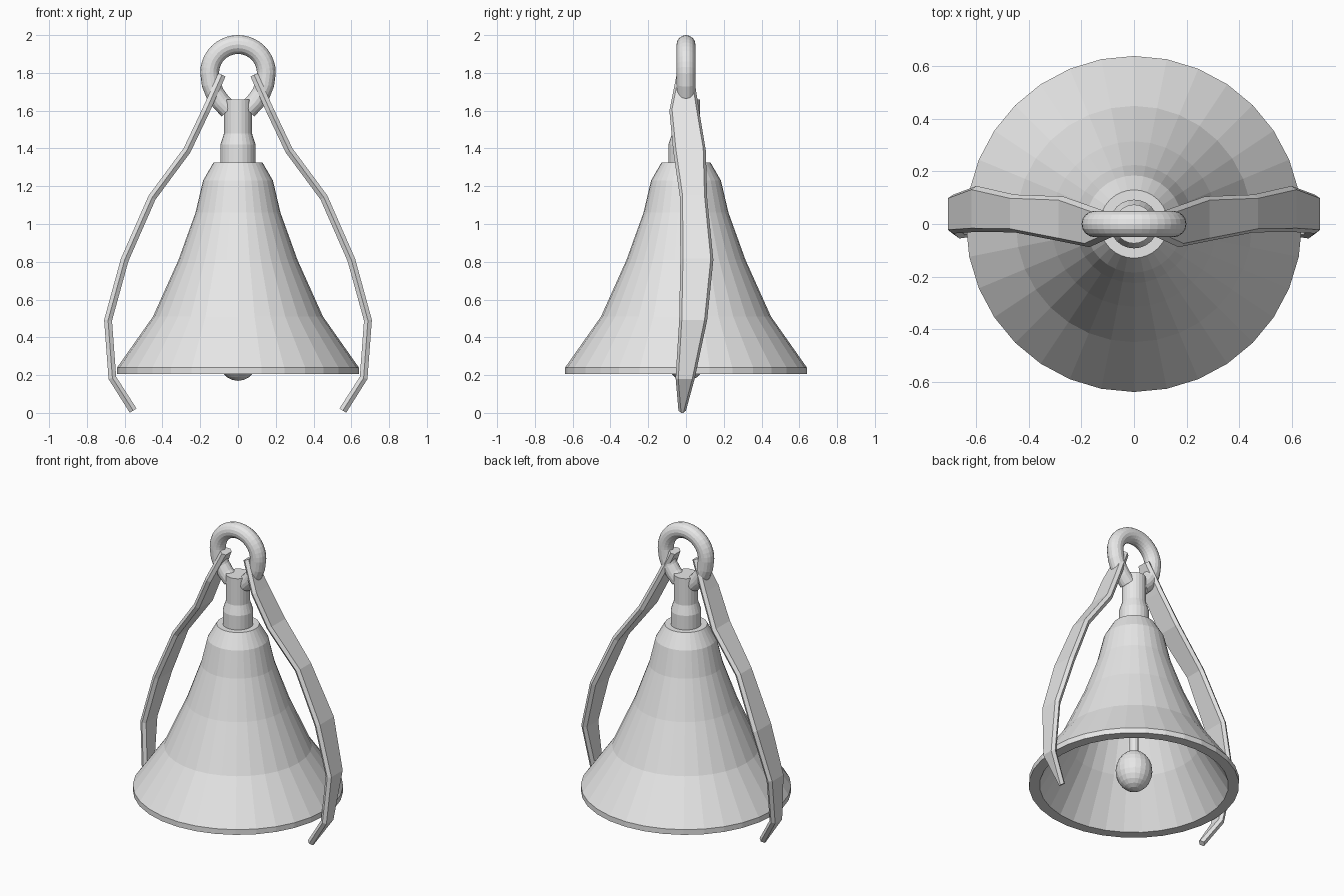
import bpy, bmesh, math
from mathutils import Vector

cube = bpy.data.objects.get("Cube")
if cube:
    bpy.data.objects.remove(cube, do_unlink=True)

grey = bpy.data.materials.new("plain_grey")
grey.use_nodes = True
grey.diffuse_color = (0.8, 0.8, 0.8, 1)
grey.node_tree.nodes["Principled BSDF"].inputs["Base Color"].default_value = (0.8, 0.8, 0.8, 1)


def loft(name, rings, closed=False):
    """Skin a list of equal-sized point rings, capping the ends unless closed."""
    bm = bmesh.new()
    loops = [[bm.verts.new(p) for p in ring] for ring in rings]
    n = len(loops[0])
    pairs = list(zip(loops, loops[1:]))
    if closed:
        pairs.append((loops[-1], loops[0]))
    else:
        bm.faces.new(loops[0])
        bm.faces.new(loops[-1])
    for a, b in pairs:
        for i in range(n):
            j = (i + 1) % n
            bm.faces.new((a[i], a[j], b[j], b[i]))
    bmesh.ops.recalc_face_normals(bm, faces=bm.faces)
    mesh = bpy.data.meshes.new(name)
    bm.to_mesh(mesh)
    bm.free()
    mesh.materials.append(grey)
    obj = bpy.data.objects.new(name, mesh)
    bpy.context.collection.objects.link(obj)
    return obj


def lathe(name, profile, sides=32):
    """Turn (radius, height) points around the z axis."""
    turns = [math.tau * i / sides for i in range(sides)]
    return loft(name, [[(r * math.cos(a), r * math.sin(a), z) for a in turns]
                       for r, z in profile])


def tangent(path, i):
    return (path[min(i + 1, len(path) - 1)] - path[max(i - 1, 0)]).normalized()


# Hollow bell: up the outside from the ceiling's inner edge, via the rim
lathe("bell", [(0.01, 1.27), (0.10, 1.26), (0.14, 1.2), (0.185, 1.05),
               (0.27, 0.8), (0.40, 0.5), (0.575, 0.205), (0.64, 0.205),
               (0.64, 0.24), (0.45, 0.51), (0.315, 0.81), (0.225, 1.06),
               (0.185, 1.23), (0.13, 1.325), (0.01, 1.325)])

# Stem on top of the bell
lathe("stem", [(0.093, 1.31), (0.093, 1.42), (0.074, 1.48), (0.074, 1.66)], 24)

# Clapper: rod and egg-shaped ball
lathe("clapper_rod", [(0.028, 0.35), (0.028, 1.29)], 12)
ball = []
for i in range(13):
    a = math.pi * (0.01 + 0.98 * i / 12)
    ball.append((0.112 * math.sin(a), 0.303 - 0.133 * math.cos(a)))
lathe("clapper_ball", ball, 20)

# Hanging ring: round above, drawn down into the stem below
half = [Vector((0.15 * math.sin(a), 0, 1.8 + 0.15 * math.cos(a)))
        for a in [math.pi * i / 20 for i in range(11)]]
half += [Vector((x, 0, z)) for x, z in
         [(0.142, 1.74), (0.122, 1.69), (0.09, 1.645), (0.05, 1.605)]]
path = [Vector((-p.x, 0, p.z)) for p in reversed(half[1:])] + half
rings = []
for i, p in enumerate(path):
    t = tangent(path, i)
    side = Vector((t.z, 0, -t.x))
    rings.append([p + 0.05 * (math.cos(a) * side + math.sin(a) * Vector((0, 1, 0)))
                  for a in [math.tau * k / 16 for k in range(16)]])
loft("hanging_ring", rings)

# Ribbons: centre x, z, then front and back edge y
stations = [(0.085, 1.79, -0.05, 0.04), (0.17, 1.60, -0.088, 0.07),
            (0.27, 1.39, -0.068, 0.105), (0.455, 1.14, -0.032, 0.112),
            (0.60, 0.81, -0.03, 0.145), (0.688, 0.49, -0.036, 0.112),
            (0.665, 0.185, -0.055, 0.047), (0.555, 0.012, -0.04, 0.0)]
for name, s in (("left_ribbon", 1), ("right_ribbon", -1)):
    path = [Vector((s * x, 0, z)) for x, z, *_ in stations]
    rings = []
    for i, (x, z, front, back) in enumerate(stations):
        t = tangent(path, i)
        side = Vector((t.z, 0, -t.x)) * 0.021
        section = [(0, front), (1, front + 0.014), (1, back - 0.014),
                   (0, back), (-1, back - 0.014), (-1, front + 0.014)]
        rings.append([path[i] + side * k + Vector((0, y, 0)) for k, y in section])
    loft(name, rings)
